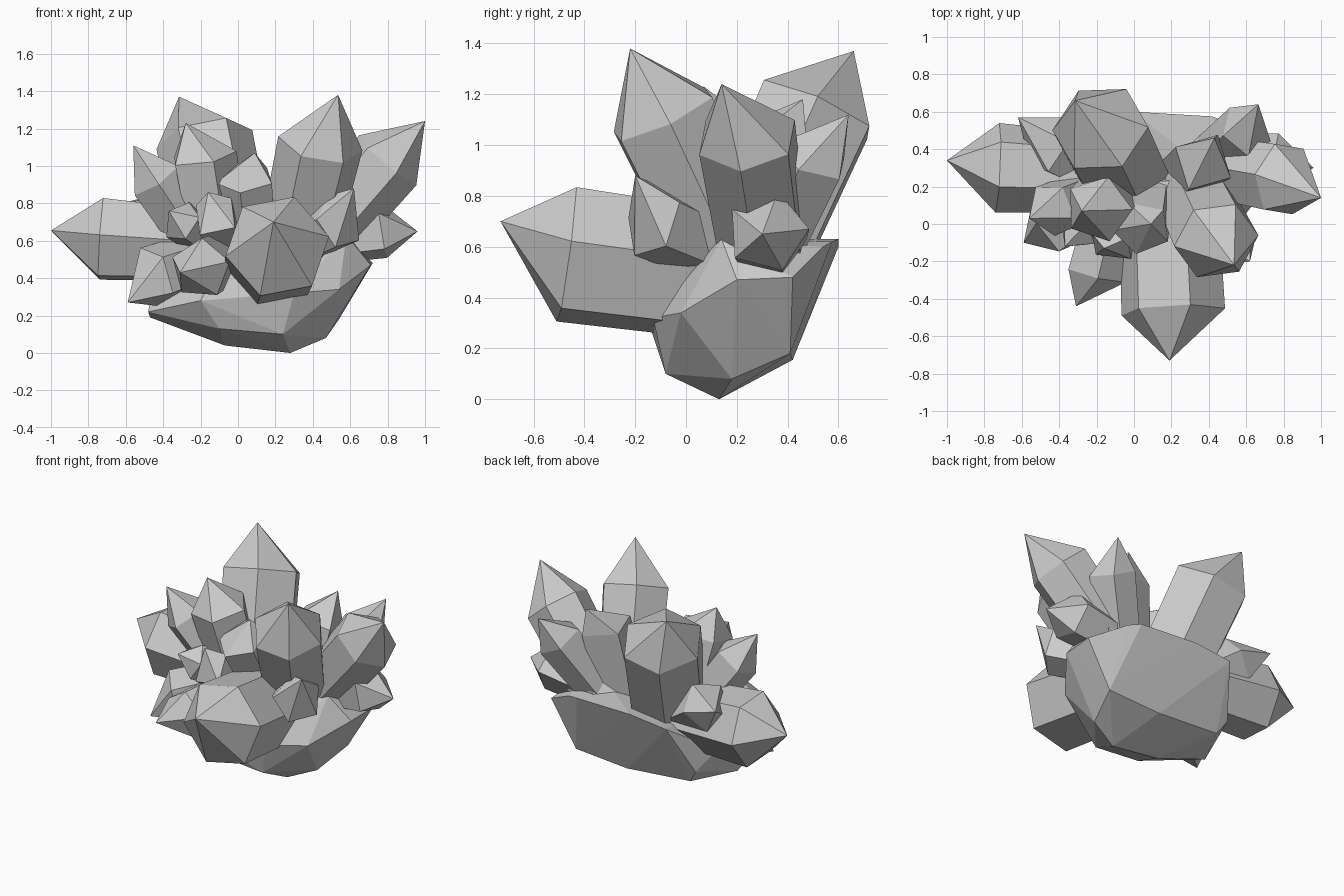
import bpy, bmesh, math
from mathutils import Vector

if "Cube" in bpy.data.objects:
    bpy.data.objects.remove(bpy.data.objects["Cube"])


def add_object(name, bm):
    bmesh.ops.recalc_face_normals(bm, faces=bm.faces[:])
    me = bpy.data.meshes.new(name)
    bm.to_mesh(me)
    bm.free()
    ob = bpy.data.objects.new(name, me)
    bpy.context.collection.objects.link(ob)
    return ob


def crystal(name, root, mid, tip, corner, n=6, taper=0.85):
    """Prism from root to mid, then a point at tip; corner sets radius and twist."""
    root, mid, tip, corner = map(Vector, (root, mid, tip, corner))
    axis = (mid - root).normalized()
    u = corner - mid
    u -= axis * u.dot(axis)
    v = axis.cross(u)
    bm = bmesh.new()
    rings = []
    for c, s in ((root, taper), (mid, 1.0)):
        ring = []
        for i in range(n):
            a = 2 * math.pi * i / n
            ring.append(bm.verts.new(c + (u * math.cos(a) + v * math.sin(a)) * s))
        rings.append(ring)
    top = bm.verts.new(tip)
    lo, hi = rings
    bm.faces.new(lo)
    for i in range(n):
        j = (i + 1) % n
        bm.faces.new((lo[i], lo[j], hi[j], hi[i]))
        bm.faces.new((hi[i], hi[j], top))
    return add_object(name, bm)


# rock base: convex hull of a few corner points
bm = bmesh.new()
for p in ((-.48, .06, .22), (-.47, .12, .19), (-.07, .14, .04), (.28, .13, 0),
          (.24, -.08, .1), (-.1, -.08, .13), (.3, -.13, .32), (-.2, -.14, .28),
          (.47, .18, .08), (.54, .41, .18), (.15, .42, .155), (-.32, .41, .19),
          (-.38, .44, .28), (.54, -.02, .34), (.71, .2, .47), (.72, .42, .48),
          (.5, .54, .6), (.42, .575, .62), (0, .6, .63), (-.27, .6, .6),
          (-.45, .3, .4), (.58, .14, .63), (-.1, -.1, .48)):
    bm.verts.new(p)
bmesh.ops.convex_hull(bm, input=bm.verts[:])
loose = [v for v in bm.verts if not v.link_faces]
bmesh.ops.delete(bm, geom=loose, context='VERTS')
add_object("rock_base", bm)

# large crystals
crystal("left_crystal", (-.1, .27, .57), (-.73, .3, .61), (-1, .34, .655), (-.75, .2, .83), 6)
crystal("front_crystal", (.18, .2, .48), (.21, -.47, .57), (.19, -.73, .7), (.3, -.4, .83), 6, .95)
crystal("tall_right_crystal", (.3, .2, .5), (.44, -.09, 1.12), (.535, -.22, 1.38), (.22, -.13, 1.18), 6, .9)
crystal("tall_back_crystal", (-.03, .2, .45), (-.18, .51, 1.14), (-.315, .66, 1.37), (-.325, .31, 1.23), 6, .95)
crystal("right_crystal", (.35, .32, .5), (.8, .24, 1.03), (1, .14, 1.24), (.68, .08, 1.08), 6, .9)

# small crystals around the cluster
crystal("back_left_crystal", (-.1, .25, .5), (-.45, .42, .74), (-.62, .57, .8), (-.52, .31, .87), 5, .95)
crystal("side_right_crystal", (.4, .33, .6), (.77, .32, .66), (.96, .3, .65), (.82, .36, .83), 5)
crystal("back_right_crystal", (.35, .3, .5), (.6, .5, .95), (.665, .64, 1.12), (.74, .45, .92), 5)
crystal("upper_back_crystal", (.28, .25, .5), (.37, .33, 1.03), (.43, .46, 1.18), (.52, .25, 1.03), 4, .95)
crystal("upper_left_crystal", (-.15, .2, .5), (-.44, .08, .93), (-.56, .03, 1.11), (-.57, .03, .87), 5, .9)
crystal("upper_middle_crystal", (-.1, .2, .5), (-.19, .08, 1.05), (-.28, .07, 1.23), (-.34, -.03, 1.03), 5, .9)
crystal("centre_crystal", (.08, .2, .5), (.04, -.02, .93), (.09, 0, 1.07), (.18, -.1, .92), 5, .9)
crystal("low_right_crystal", (.3, .15, .58), (.54, -.13, .7), (.62, -.2, .88), (.57, -.26, .59), 5, .9)
crystal("low_front_crystal", (-.1, .15, .5), (-.2, -.27, .45), (-.31, -.44, .43), (-.31, -.27, .32), 5, .9)
crystal("low_left_crystal", (-.2, .15, .5), (-.45, -.02, .41), (-.59, -.1, .27), (-.5, .02, .57), 5, .9)
crystal("front_chip", (-.05, .15, .55), (-.12, -.12, .73), (-.16, -.13, .86), (-.02, -.2, .68), 4)
crystal("front_left_chip", (-.1, .2, .55), (-.3, -.04, .7), (-.37, -.12, .76), (-.28, -.03, .82), 5)
